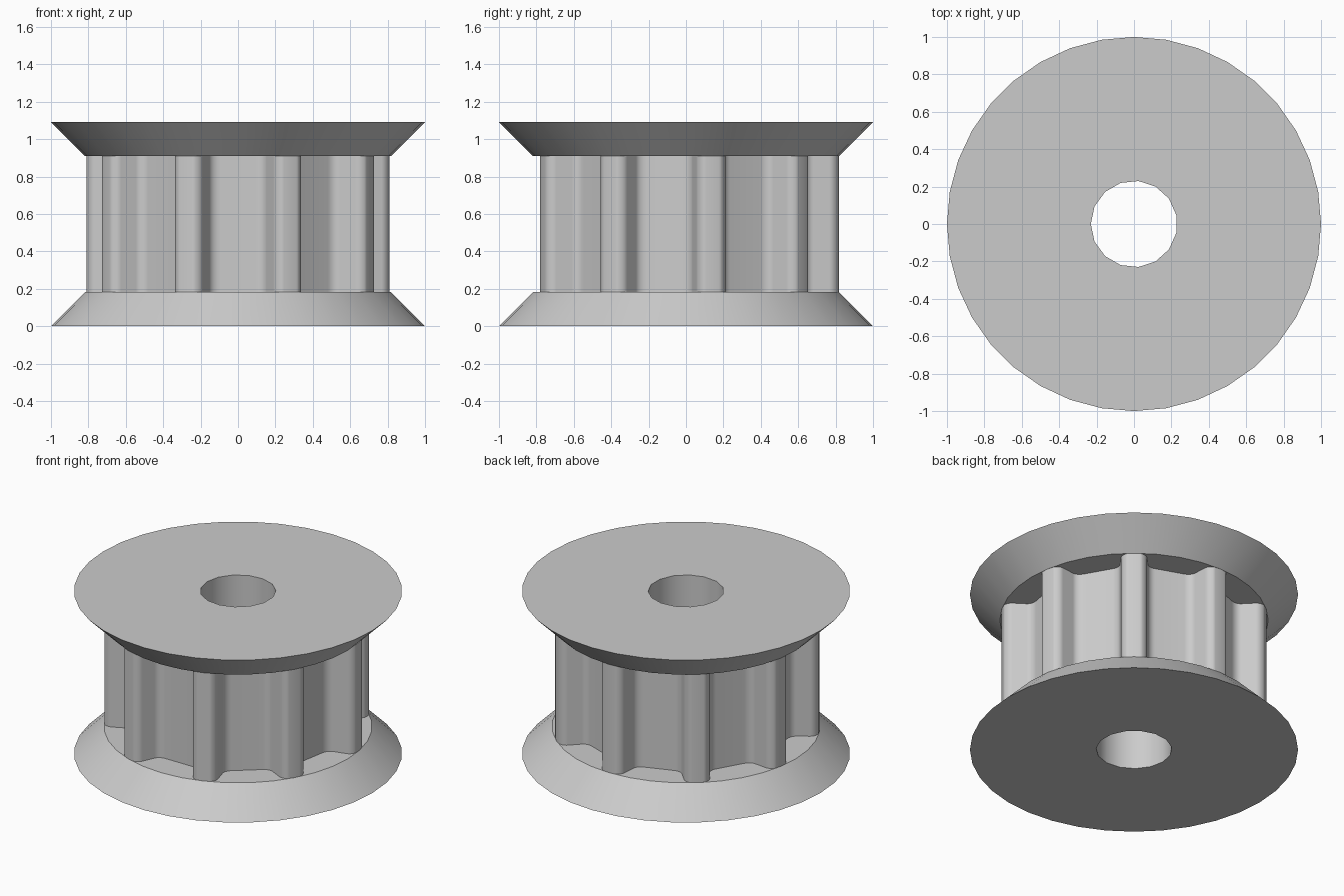
import bpy
import bmesh
from math import cos, sin, pi, radians

cube = bpy.data.objects.get("Cube")
if cube:
    bpy.data.objects.remove(cube, do_unlink=True)

# Main dimensions
TEETH = 9
SIDES = TEETH * 4
TIP_R = 0.818
RIM_R = 1.0
BORE_R = 0.231
FLANGE_H = 0.182
BELT_H = 0.728

grey = bpy.data.materials.new("light_grey")
grey.use_nodes = True
colour = (0.6, 0.6, 0.6, 1)
grey.diffuse_color = colour
grey.node_tree.nodes["Principled BSDF"].inputs["Base Color"].default_value = colour


def circle(radius, sides, start=0.0):
    return [(radius * cos(start + 2 * pi * i / sides),
             radius * sin(start + 2 * pi * i / sides)) for i in range(sides)]


def toothed_outline():
    """Outline with trapezoid grooves that have rounded lips and floors."""
    fillet, mouth, floor, depth = 0.05, 0.2467, 0.0945, 0.1445
    widen = 1.245  # the fillets are stretched sideways
    base = (TIP_R ** 2 - mouth ** 2) ** 0.5
    flat_r = TIP_R * cos(pi / SIDES)
    steps = 8
    half = []  # from the groove's lip to its floor: (sideways, outward)
    for i in range(steps + 1):
        a = radians(70) * i / steps
        x, y = mouth - widen * fillet * sin(a), base - fillet * (1 - cos(a))
        shrink = min(1, flat_r / (x * x + y * y) ** 0.5)
        half.append((x * shrink, y * shrink))
    for i in range(steps + 1):
        a = radians(70) * (1 - i / steps)
        half.append((floor + widen * fillet * sin(a),
                     base - depth + fillet * (1 - cos(a))))
    groove = [(-x, y) for x, y in half] + half[::-1]

    outline = []
    for k in range(TEETH):
        turn = -pi / 2 + 2 * pi * k / TEETH
        c, s = cos(turn), sin(turn)
        outline += [(y * c - x * s, y * s + x * c) for x, y in groove]
        tip = turn + pi / TEETH
        outline.append((TIP_R * cos(tip), TIP_R * sin(tip)))
    return outline


def bored_solid(name, lower, upper, z0, z1):
    """Solid between two matching outlines, with the shaft bore through it."""
    bm = bmesh.new()
    bore = circle(BORE_R, 15, pi)
    caps = [[], []]
    for low, high in ((lower, upper), (bore, bore)):
        rings = [[bm.verts.new((x, y, z)) for x, y in loop]
                 for loop, z in ((low, z0), (high, z1))]
        n = len(low)
        for i in range(n):
            j = (i + 1) % n
            bm.faces.new((rings[0][i], rings[0][j], rings[1][j], rings[1][i]))
        for cap, ring in zip(caps, rings):
            cap += [bm.edges.get((ring[i], ring[(i + 1) % n])) for i in range(n)]
    for cap in caps:
        bmesh.ops.triangle_fill(bm, use_beauty=True, edges=cap)
    bmesh.ops.recalc_face_normals(bm, faces=bm.faces)

    mesh = bpy.data.meshes.new(name)
    bm.to_mesh(mesh)
    bm.free()
    mesh.materials.append(grey)
    obj = bpy.data.objects.new(name, mesh)
    bpy.context.collection.objects.link(obj)
    bpy.ops.object.select_all(action='DESELECT')
    obj.select_set(True)
    bpy.context.view_layer.objects.active = obj
    bpy.ops.object.shade_smooth_by_angle(angle=radians(30))


# Flanges flare outward from the toothed belt core
rim, hub = circle(RIM_R, SIDES), circle(TIP_R, SIDES)
teeth = toothed_outline()
top = FLANGE_H + BELT_H
bored_solid("lower_flange", rim, hub, 0, FLANGE_H)
bored_solid("toothed_core", teeth, teeth, FLANGE_H, top)
bored_solid("upper_flange", hub, rim, top, top + FLANGE_H)
